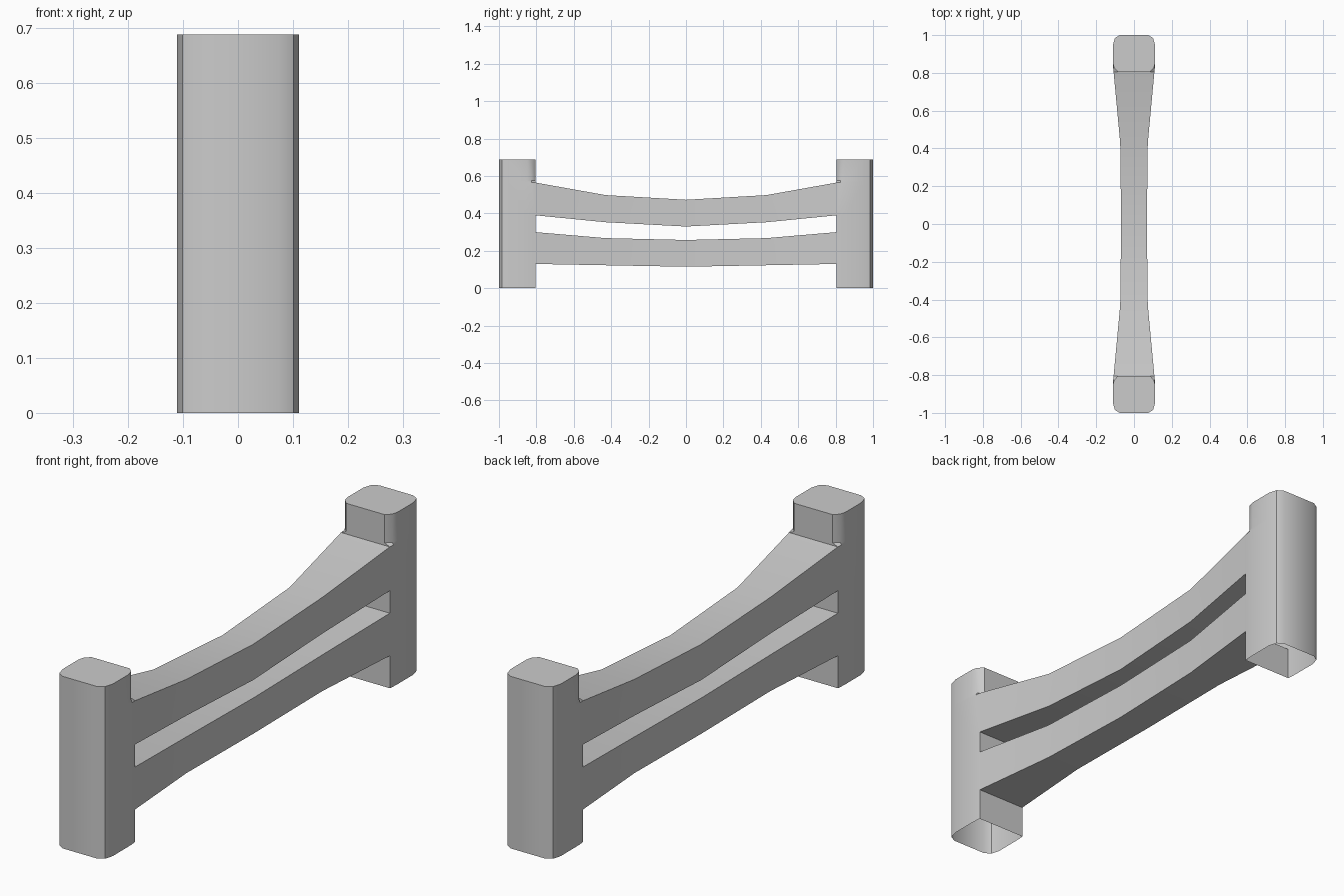
import bpy, bmesh, math

cube = bpy.data.objects.get("Cube")
if cube:
    bpy.data.objects.remove(cube, do_unlink=True)

grey = bpy.data.materials.new("light_grey")
grey.use_nodes = True
grey.diffuse_color = (0.6, 0.6, 0.6, 1)
grey.node_tree.nodes["Principled BSDF"].inputs["Base Color"].default_value = (0.6, 0.6, 0.6, 1)


def finish(name, bm):
    """Turn a half model into a smooth object mirrored front to back."""
    mesh = bpy.data.meshes.new(name)
    bm.to_mesh(mesh)
    bm.free()
    mesh.materials.append(grey)
    obj = bpy.data.objects.new(name, mesh)
    bpy.context.collection.objects.link(obj)
    bpy.ops.object.select_all(action='DESELECT')
    obj.select_set(True)
    bpy.context.view_layer.objects.active = obj
    bpy.ops.object.shade_smooth_by_angle(angle=math.radians(35))
    mod = obj.modifiers.new("Mirror", 'MIRROR')
    mod.use_axis = (False, True, False)
    return obj


INNER = 0.805
# Rails: (y, half width, bottom z, top z) from post to middle
upper = [(INNER, 0.108, 0.39, 0.565), (0.43, 0.073, 0.353, 0.498), (0, 0.068, 0.33, 0.473)]
lower = [(INNER, 0.108, 0.13, 0.30), (0.43, 0.073, 0.123, 0.268), (0, 0.068, 0.115, 0.258)]

for name, stations in (("upper_rail", upper), ("lower_rail", lower)):
    bm = bmesh.new()
    rings = [[bm.verts.new(p) for p in ((-w, y, b), (w, y, b), (w, y, t), (-w, y, t))]
             for y, w, b, t in stations]
    for a, b in zip(rings, rings[1:]):
        for k in range(4):
            n = (k + 1) % 4
            bm.faces.new((a[k], a[n], b[n], b[k]))
    finish(name, bm)

# Posts: open-bottomed shells, square inner corners below, rounded above the rail
outer = [(0.111, 0.95), (0.101, 0.985), (0.075, 1.0)]
square = [(0.108, INNER), (0.11, 0.825), (0.111, 0.85)] + outer
rounded = [(0.085, INNER), (0.105, 0.825), (0.111, 0.85)] + outer
levels = [(0, square), (0.13, square), (0.30, square), (0.39, square),
          (0.565, square), (0.575, rounded), (0.688, rounded)]
rail_spans = (1, 3)  # inner wall is left open where a rail joins

bm = bmesh.new()
rings = []
for z, half in levels:
    outline = half + [(-x, y) for x, y in reversed(half)]
    rings.append([bm.verts.new((x, y, z)) for x, y in outline])
for i, (a, b) in enumerate(zip(rings, rings[1:])):
    count = len(a)
    for k in range(count):
        if k == count - 1 and i in rail_spans:
            continue
        n = (k + 1) % count
        bm.faces.new((a[k], a[n], b[n], b[k]))
bm.faces.new(rings[-1])
finish("end_posts", bm)
